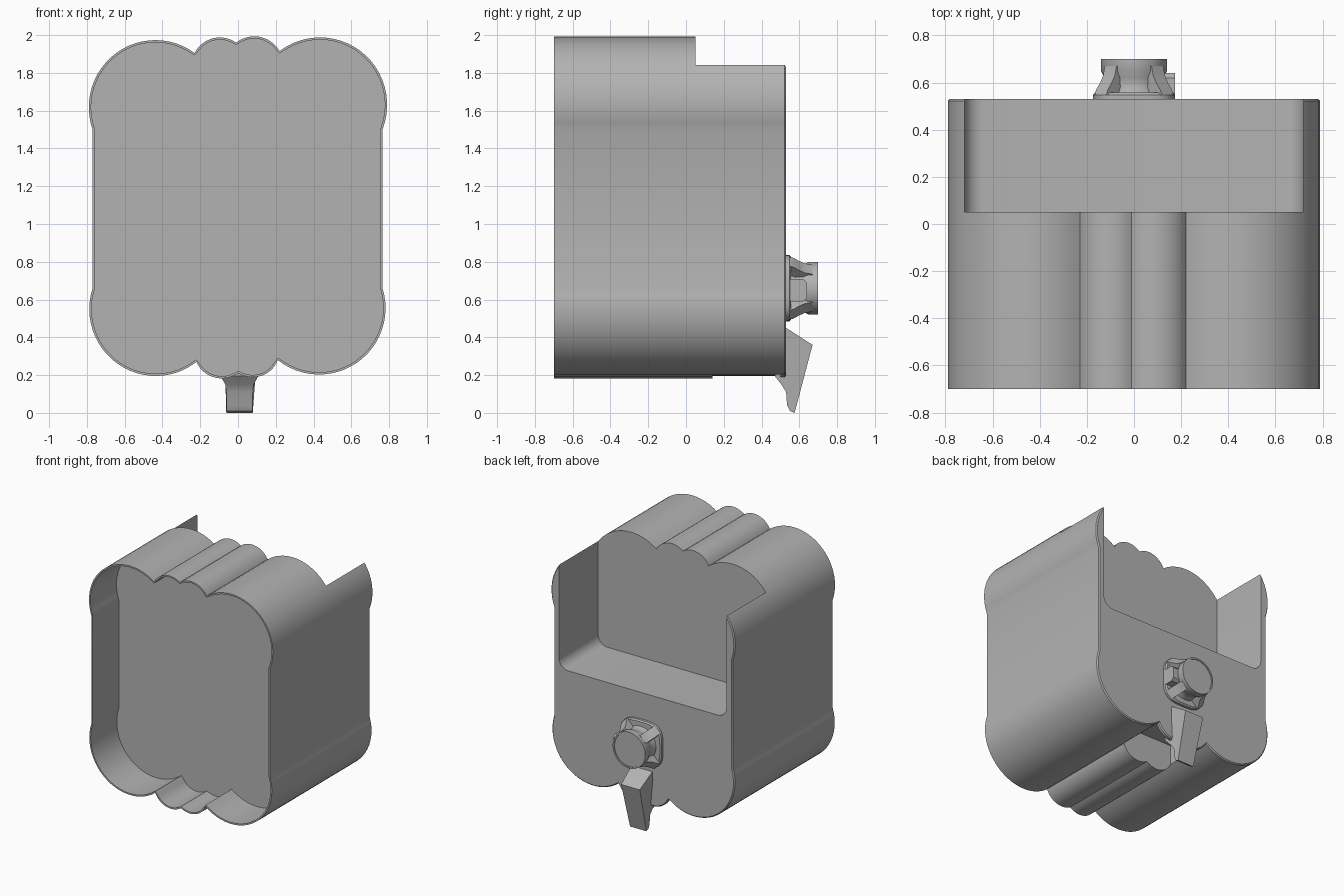
import bpy, bmesh, math
from mathutils import Vector

old = bpy.data.objects.get("Cube")
if old:
    bpy.data.objects.remove(old, do_unlink=True)

grey = bpy.data.materials.new("plain_grey")
grey.use_nodes = True
GREY = (0.45, 0.45, 0.45, 1)
grey.diffuse_color = GREY
grey.node_tree.nodes["Principled BSDF"].inputs["Base Color"].default_value = GREY


def loft(name, loops):
    """Skin a chain of equal-length point loops and cap both ends."""
    bm = bmesh.new()
    rings = [[bm.verts.new(p) for p in loop] for loop in loops]
    for a, b in zip(rings, rings[1:]):
        for i in range(len(a)):
            j = (i + 1) % len(a)
            bm.faces.new((a[i], a[j], b[j], b[i]))
    bm.faces.new(rings[0])
    bm.faces.new(rings[-1])
    bmesh.ops.recalc_face_normals(bm, faces=bm.faces)
    mesh = bpy.data.meshes.new(name)
    bm.to_mesh(mesh)
    bm.free()
    mesh.materials.append(grey)
    obj = bpy.data.objects.new(name, mesh)
    bpy.context.collection.objects.link(obj)
    return obj


def activate(obj):
    bpy.ops.object.select_all(action="DESELECT")
    obj.select_set(True)
    bpy.context.view_layer.objects.active = obj


def smooth(obj):
    activate(obj)
    bpy.ops.object.shade_smooth_by_angle(angle=math.radians(30))


def cut(obj, cutter):
    mod = obj.modifiers.new("cut", "BOOLEAN")
    mod.operation, mod.solver, mod.object = "DIFFERENCE", "EXACT", cutter
    activate(obj)
    bpy.ops.object.modifier_apply(modifier=mod.name)
    bpy.data.objects.remove(cutter, do_unlink=True)


def bulge(start, end, centre, steps):
    """Clockwise arc from start to end around centre, without the end point."""
    c = Vector(centre)
    a, b = Vector(start) - c, Vector(end) - c
    a0, a1 = math.atan2(a.y, a.x), math.atan2(b.y, b.x)
    if a1 > a0:
        a1 -= math.tau
    pts = []
    for i in range(steps):
        t = i / steps
        ang, r = a0 + (a1 - a0) * t, a.length + (b.length - a.length) * t
        pts.append(c + r * Vector((math.cos(ang), math.sin(ang))))
    return pts


def inset(pts, d):
    """Move a clockwise outline inwards by d."""
    out = []
    for i, p in enumerate(pts):
        t = (pts[(i + 1) % len(pts)] - pts[i - 1]).normalized()
        out.append(p + d * Vector((t.y, -t.x)))
    return out


def at_y(pts, y):
    return [(p[0], y, p[1]) for p in pts]


# Scalloped outline: start point and arc centre of each bulge, clockwise
bulges = [
    ((-.77, 1.50), (-.43, 1.625), 24), ((-.23, 1.905), (-.09, 1.84), 12),
    ((-.01, 1.96), (.085, 1.84), 12), ((.22, 1.915), (.43, 1.635), 24),
    ((.765, 1.50), None, 1), ((.765, .66), (.43, .555), 24),
    ((.21, .28), (.10, .34), 12), ((0, .21), (-.09, .33), 12),
    ((-.22, .27), (-.43, .545), 24), ((-.77, .66), None, 1),
]
outline = []
for i, (start, centre, steps) in enumerate(bulges):
    end = bulges[(i + 1) % len(bulges)][0]
    outline += bulge(start, end, centre, steps) if centre else [Vector(start)]

# Housing: hollow front with a recessed panel, soft back rim
inner = inset(outline, .012)
housing = loft("housing", [
    at_y(inner, -.38), at_y(inner, -.70), at_y(outline, -.70),
    at_y(outline, .522), at_y(inset(outline, .008), .53)])

# Open bay at the upper back, with rounded lower corners
R = .08
bay = [(-.72, 2.2), (.72, 2.2)]
for cx, first in ((.72 - R, 0), (-.72 + R, -90)):
    for k in range(9):
        ang = math.radians(first - k * 90 / 8)
        bay.append((cx + R * math.cos(ang), 1.04 + R + R * math.sin(ang)))
cut(housing, loft("bay_cutter", [at_y(bay, .05), at_y(bay, .7)]))

# Pocket under the tap
pocket = [(-.22, .1), (-.22, .42), (.22, .42), (.22, .1)]
cut(housing, loft("pocket_cutter", [at_y(pocket, .14), at_y(pocket, .5)]))
smooth(housing)

TAP_Z = .66


def ring(r, y, power=2.0, n=48):
    """Circle, or rounded square for a higher power, around the tap axis."""
    pts = []
    for i in range(n):
        a = math.tau * i / n
        c, s = math.cos(a), math.sin(a)
        k = r / (abs(c) ** power + abs(s) ** power) ** (1 / power)
        pts.append((k * c, y, TAP_Z + k * s))
    return pts


# Tap: rounded square flange, waisted barrel and end rim
smooth(loft("tap_flange", [ring(.175, .525, 3.5), ring(.175, .548, 3.5),
                           ring(.165, .557, 3.5)]))
smooth(loft("tap_barrel", [ring(.135, .55), ring(.122, .58), ring(.125, .62),
                           ring(.14, .65), ring(.14, .70), ring(.128, .70),
                           ring(.128, .694)]))

# Curved corner fins of the tap
fin = [(.08, .55), (.20, .55), (.192, .57), (.168, .60), (.15, .63),
       (.14, .67), (.08, .67)]
for q in range(4):
    a = math.radians(45 + 90 * q)
    along, side = Vector((math.cos(a), math.sin(a))), Vector((-math.sin(a), math.cos(a)))
    sides = []
    for w in (-.035, .035):
        pts = [(along * r + side * w, y) for r, y in fin]
        sides.append([(p.x, y, TAP_Z + p.y) for p, y in pts])
    smooth(loft("tap_fin", sides))

# Small pad on the side of the tap
pad = [(.55, -.06), (.62, -.06), (.64, -.04), (.64, .04), (.62, .06), (.55, .06)]
smooth(loft("tap_pad", [[(x, y, TAP_Z - .01 + z) for y, z in pad] for x in (.1, .175)]))

# Spout: side profile (y, z, half width), wider where it meets the housing
spout = [(.53, .45, .09), (.67, .36, .08), (.575, 0, .07), (.55, .01, .07),
         (.535, .04, .07), (.53, .11, .07), (.505, .15, .075), (.47, .195, .10),
         (.47, .40, .10)]
smooth(loft("spout", [[(.008 + s * w, y, z) for y, z, w in spout] for s in (-1, 1)]))
